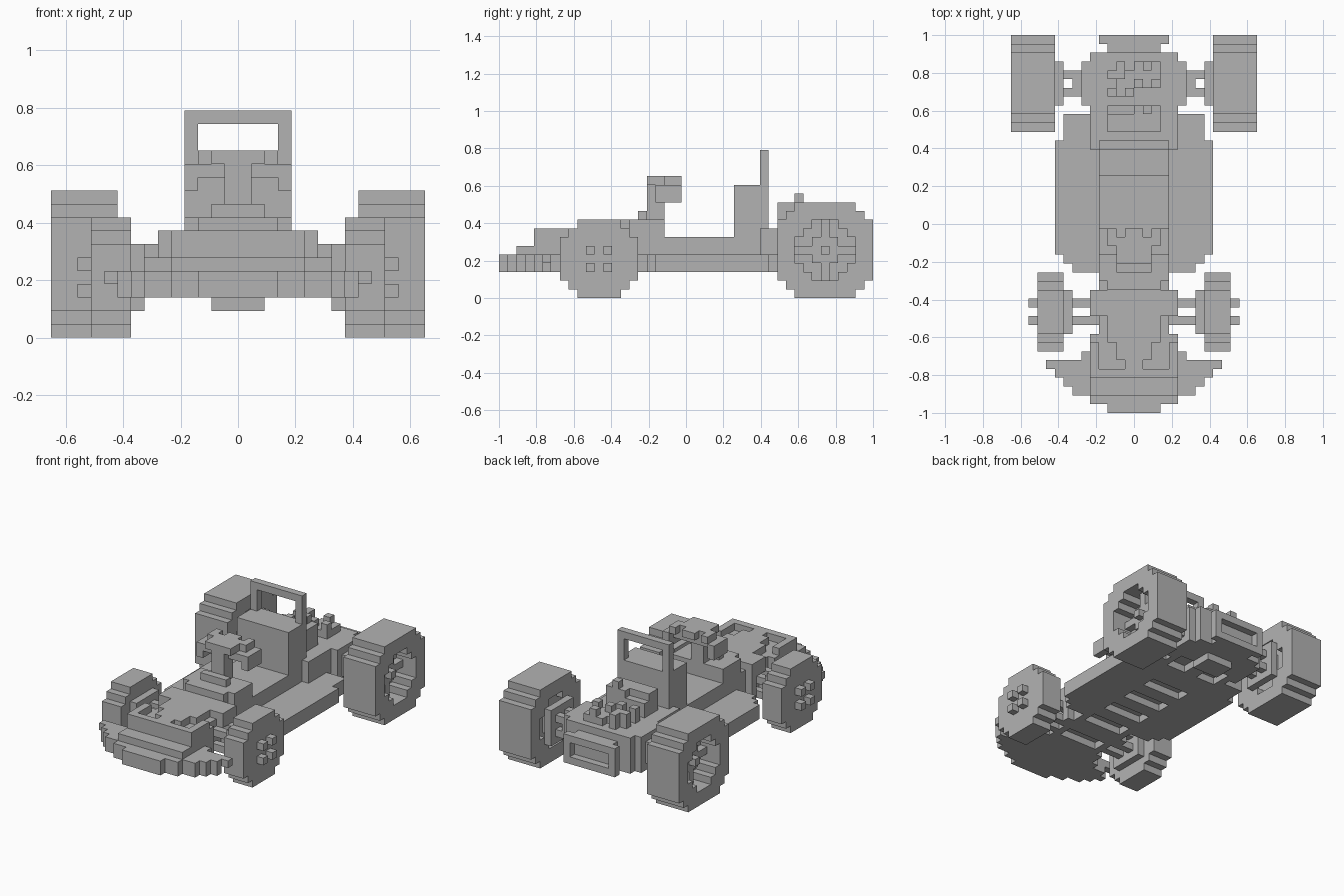
import bpy, bmesh

if "Cube" in bpy.data.objects:
    bpy.data.objects.remove(bpy.data.objects["Cube"], do_unlink=True)

V = 2 / 43  # one block
grey = bpy.data.materials.new("plain_grey")
grey.use_nodes = True
grey.diffuse_color = (0.45, 0.45, 0.45, 1)
grey.node_tree.nodes["Principled BSDF"].inputs["Base Color"].default_value = (0.45, 0.45, 0.45, 1)


def box(x0, x1, y0, y1, z0, z1):
    return {(x, y, z) for x in range(x0, x1) for y in range(y0, y1) for z in range(z0, z1)}


def wide(half, y0, y1, z0, z1):
    return box(-half, half, y0, y1, z0, z1)


def both(cells):
    return cells | {(-1 - x, y, z) for x, y, z in cells}


def disc(x0, x1, y0, z0, size):
    # Upright disc with two-step corners
    edge = lambda i: min(i, size - 1 - i)
    return {(x, y0 + a, z0 + b) for x in range(x0, x1) for a in range(size)
            for b in range(size) if edge(a) + edge(b) >= 2}


def build(name, cells):
    # Emit only the outer faces of the block set, then merge flat regions
    bm = bmesh.new()
    verts = {}

    def vert(p):
        if p not in verts:
            verts[p] = bm.verts.new((p[0] * V, (p[1] - 21.5) * V, p[2] * V))
        return verts[p]

    for c in cells:
        for axis in range(3):
            u, w = (axis + 1) % 3, (axis + 2) % 3
            for side in (0, 1):
                n = list(c)
                n[axis] += 2 * side - 1
                if tuple(n) in cells:
                    continue
                loop = []
                for a, b in ((0, 0), (1, 0), (1, 1), (0, 1)):
                    p = list(c)
                    p[axis] += side
                    p[u] += a
                    p[w] += b
                    loop.append(vert(tuple(p)))
                bm.faces.new(loop if side else loop[::-1])
    bmesh.ops.dissolve_limit(bm, angle_limit=0.01, verts=bm.verts, edges=bm.edges)
    mesh = bpy.data.meshes.new(name)
    bm.to_mesh(mesh)
    bm.free()
    mesh.materials.append(grey)
    obj = bpy.data.objects.new(name, mesh)
    bpy.context.collection.objects.link(obj)


# Rear wheels: deep dished rims with spokes
rear = disc(9, 14, 32, 0, 11) - disc(11, 14, 34, 2, 7) - disc(9, 10, 34, 2, 7)
rear |= box(11, 12, 37, 38, 2, 9) | box(11, 12, 34, 41, 5, 6) | box(11, 12, 36, 39, 4, 7)
rear |= box(12, 13, 37, 38, 5, 6)

# Front wheels: four hub studs outside, dished inside
front = disc(8, 11, 7, 0, 9) - disc(8, 9, 9, 2, 5)
for y in (10, 12):
    for z in (3, 5):
        front |= box(11, 12, y, y + 1, z, z + 1)
for name, cells in (("rear_wheel", rear), ("front_wheel", front)):
    build(name + "_left", cells)
    build(name + "_right", {(-1 - x, y, z) for x, y, z in cells})

# Axles
axle = box(7, 9, 9, 14, 2, 7) - box(8, 9, 9, 14, 2, 3) - box(8, 9, 9, 14, 6, 7)
for y in (10, 12):
    for z in (3, 5):
        axle |= box(4, 7, y, y + 1, z, z + 1)
build("front_axle", both(axle))

axle = box(8, 9, 35, 40, 3, 8) | box(5, 6, 35, 40, 3, 8) | box(6, 7, 36, 39, 4, 7)
axle |= box(9, 10, 36, 39, 4, 7)
for y in (36, 38):
    for z in (4, 6):
        axle |= box(7, 8, y, y + 1, z, z + 1)
build("rear_axle", both(axle) | wide(2, 36, 39, 2, 3))

# Front bumper: rounded tray with raised tips
bumper = set()
for y, half in enumerate((3, 5, 7, 8, 9)):
    bumper |= wide(half, y, y + 1, 3, 5)
bumper |= wide(10, 5, 6, 4, 5) | wide(8, 5, 6, 3, 5) | wide(6, 6, 7, 3, 5)
bumper |= wide(5, 2, 4, 5, 6)
build("front_bumper", bumper)

# Nose with raised rim and tapered hood
nose = wide(5, 4, 14, 3, 7) | wide(5, 4, 5, 7, 8) | both(box(4, 5, 5, 8, 7, 8))
nose -= both(box(4, 5, 9, 13, 3, 7))
nose |= wide(1, 5, 6, 7, 8) | wide(2, 6, 8, 7, 8) | wide(3, 8, 11, 7, 8)
nose |= wide(5, 11, 14, 6, 8)
nose -= wide(3, 10, 12, 3, 4)
build("nose", nose)

# Floor with recessed slots between cross ribs underneath
floor = wide(4, 14, 32, 3, 7)
for y in (15, 19, 23, 27):
    floor -= wide(3, y, y + 2, 3, 4)
build("floor_tub", floor)
pod = box(4, 9, 18, 31, 3, 5) | box(4, 8, 17, 34, 3, 5) | box(4, 7, 16, 17, 3, 5)
build("side_pod_left", pod)
build("side_pod_right", {(-1 - x, y, z) for x, y, z in pod})

# Steering console, column and handlebar
console = wide(3, 14, 18, 7, 9) | wide(4, 15, 19, 7, 9) | wide(2, 16, 17, 9, 10)
build("steering_console", console)
build("steering_column", wide(1, 17, 19, 9, 13))
bar = wide(3, 18, 20, 12, 13) | both(box(3, 4, 18, 21, 11, 13))
bar |= wide(2, 17, 20, 13, 14) | wide(1, 17, 21, 13, 14) | both(box(2, 3, 19, 21, 13, 14))
build("handlebar", bar)

# Seat and roll hoop
build("seat", wide(4, 27, 30, 7, 13))
build("roll_hoop", wide(4, 30, 31, 7, 17) - wide(3, 30, 31, 13, 16))

# Rear body with rails and underside pockets
body = wide(5, 32, 41, 3, 8) | both(box(4, 5, 30, 35, 5, 8)) | wide(4, 31, 32, 7, 8)
body -= both(box(1, 4, 33, 36, 3, 4))
build("rear_body", body)

# Rear bumper with inset panel
build("rear_bumper", wide(3, 41, 42, 3, 7) | (wide(4, 42, 43, 3, 7) - wide(3, 42, 43, 4, 6)))

# Engine block and its fittings
engine = box(-3, 0, 32, 35, 8, 10) | box(0, 3, 32, 35, 8, 11) | box(-3, 3, 32, 34, 8, 11)
engine |= box(1, 2, 34, 35, 11, 12)
engine |= box(0, 3, 37, 40, 8, 9) | box(-2, 0, 36, 39, 8, 9)
for x, y in ((0, 37), (2, 37), (1, 39), (-2, 38), (-1, 36)):
    engine |= box(x, x + 1, y, y + 1, 9, 10)
for x, y in ((-3, 36), (-3, 38), (-2, 39)):
    engine |= box(x, x + 1, y, y + 1, 8, 10)
build("engine", engine)
